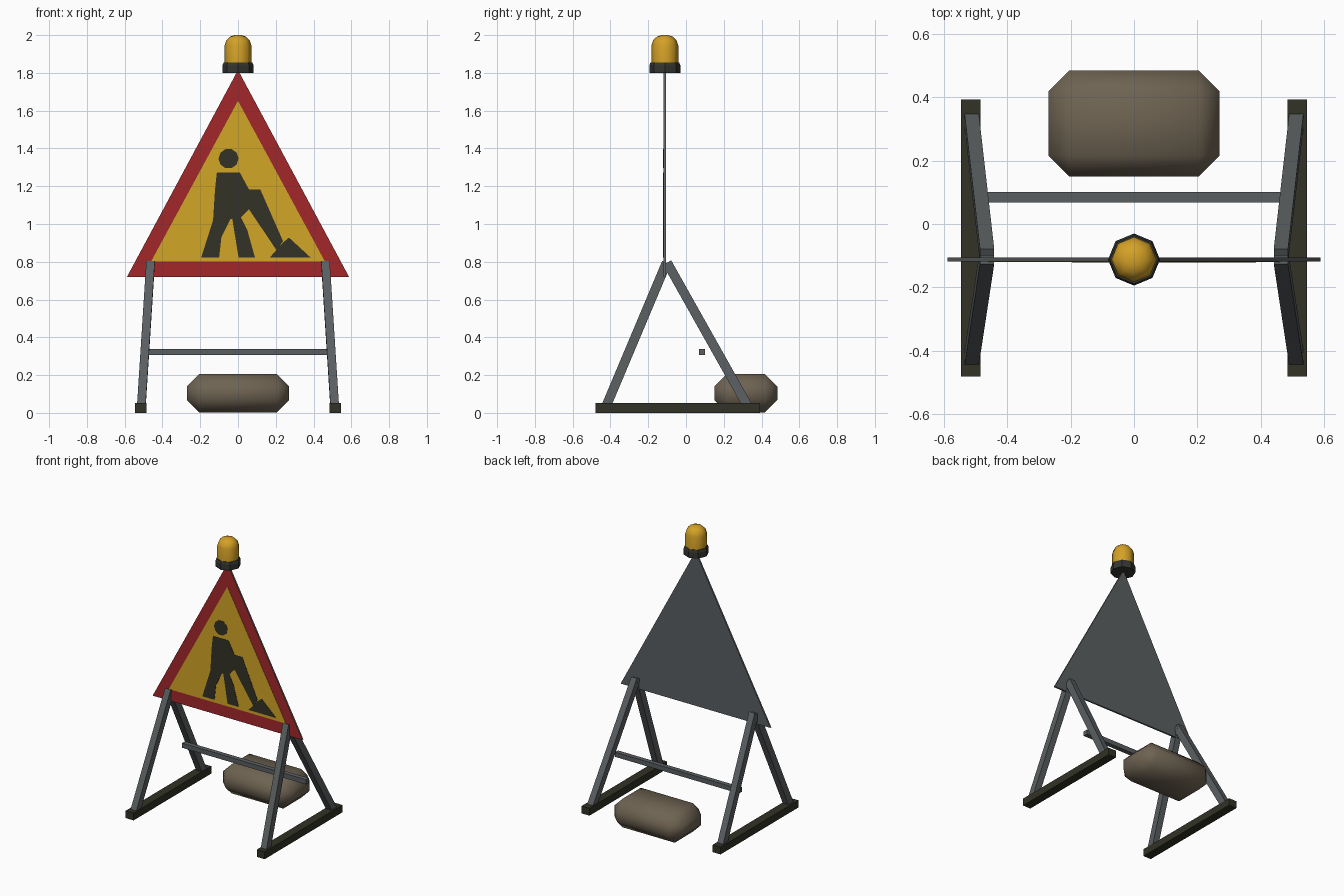
import bpy, bmesh, math
from mathutils import Vector

if "Cube" in bpy.data.objects:
    bpy.data.objects.remove(bpy.data.objects["Cube"])


def material(name, rgb):
    lin = [((c / 255 + 0.055) / 1.055) ** 2.4 for c in rgb]
    m = bpy.data.materials.new(name)
    m.diffuse_color = (*lin, 1)
    m.use_nodes = True
    m.node_tree.nodes["Principled BSDF"].inputs["Base Color"].default_value = m.diffuse_color
    return m


RED = material("sign red", (163, 39, 42))
YELLOW = material("sign yellow", (209, 166, 38))
AMBER = material("lamp amber", (212, 161, 38))
STEEL = material("steel grey", (90, 95, 97))
BLACK = material("olive black", (50, 50, 38))
CHARCOAL = material("charcoal", (52, 53, 48))
SACK = material("sack brown", (110, 99, 82))


def add(name, bm, *mats):
    bmesh.ops.recalc_face_normals(bm, faces=bm.faces)
    me = bpy.data.meshes.new(name)
    bm.to_mesh(me)
    bm.free()
    ob = bpy.data.objects.new(name, me)
    bpy.context.collection.objects.link(ob)
    for m in mats:
        me.materials.append(m)
    return ob


def smooth(ob, degrees):
    bpy.ops.object.select_all(action='DESELECT')
    ob.select_set(True)
    bpy.context.view_layer.objects.active = ob
    bpy.ops.object.shade_smooth_by_angle(angle=math.radians(degrees))


def box_mesh(lo, hi):
    bm = bmesh.new()
    bmesh.ops.create_cube(bm, size=1)
    for v in bm.verts:
        v.co = [(a + b) / 2 + c * (b - a) for a, b, c in zip(lo, hi, v.co)]
    return bm


def plate(name, outline, front, back, *mats):
    """Extrude an x-z outline from y=front to y=back; second material goes on the front."""
    bm = bmesh.new()
    face = bm.faces.new([bm.verts.new((x, front, z)) for x, z in outline])
    ext = bmesh.ops.extrude_face_region(bm, geom=[face], use_keep_orig=True)
    for v in [g for g in ext["geom"] if isinstance(g, bmesh.types.BMVert)]:
        v.co.y = back
    if len(mats) > 1:
        face.material_index = 1
    return add(name, bm, *mats)


def bar(name, start, end, width, depth, mat):
    """Square tube between two points, its width kept along x."""
    a, b = Vector(start), Vector(end)
    side = Vector((1, 0, 0))
    across = (b - a).cross(side).normalized()
    bm = bmesh.new()
    rings = [[bm.verts.new(p + side * width / 2 * i + across * depth / 2 * j)
              for i, j in ((-1, -1), (1, -1), (1, 1), (-1, 1))] for p in (a, b)]
    for r in rings:
        bm.faces.new(r)
    for k in range(4):
        n = (k + 1) % 4
        bm.faces.new((rings[0][k], rings[0][n], rings[1][n], rings[1][k]))
    return add(name, bm, mat)


def lathe(name, profile, y, mat, sides=8):
    """Turn (radius, z) points around a vertical axis, capping both ends."""
    bm = bmesh.new()
    rings = [[bm.verts.new((r * math.cos(math.tau * k / sides),
                            y + r * math.sin(math.tau * k / sides), z))
              for k in range(sides)] for r, z in profile]
    for lower, upper in zip(rings, rings[1:]):
        for k in range(sides):
            n = (k + 1) % sides
            bm.faces.new((lower[k], lower[n], upper[n], upper[k]))
    bm.faces.new(rings[0])
    bm.faces.new(rings[-1])
    return add(name, bm, mat)


Y = -0.112  # plane of the sign
FRONT = Y - 0.006

# Triangular sign with red border and yellow field
plate("sign_panel", [(-0.588, 0.72), (0.588, 0.72), (0, 1.815)], FRONT, Y + 0.006, STEEL, RED)
plate("sign_field", [(-0.46, 0.802), (0.46, 0.802), (0, 1.652)], FRONT - 0.002, FRONT, YELLOW)

# Digging figure
head = [(-0.05 + 0.053 * math.cos(math.tau * k / 10),
         1.346 + 0.053 * math.sin(math.tau * k / 10)) for k in range(10)]
body = [(-0.112, 1.272), (0.01, 1.272), (0.058, 1.183), (0.118, 1.183), (0.238, 0.91),
        (0.205, 0.86), (0.058, 1.078), (0.015, 1.035), (0.05, 0.965), (0.09, 0.822),
        (0.003, 0.822), (-0.03, 1.026), (-0.04, 1.026), (-0.088, 0.93), (-0.1, 0.822),
        (-0.195, 0.822), (-0.132, 1.02), (-0.122, 1.18)]
spoil = [(0.168, 0.822), (0.385, 0.822), (0.27, 0.928), (0.236, 0.9)]
for name, outline in (("figure_head", head), ("figure_body", body), ("figure_heap", spoil)):
    plate(name, outline, FRONT - 0.004, FRONT - 0.002, BLACK)

# Splayed legs and ground skids on both sides
for s, label in ((-1, "left"), (1, "right")):
    bar(f"front_leg_{label}", (s * 0.463, -0.103, 0.795), (s * 0.512, -0.425, 0.03), 0.045, 0.05, STEEL)
    bar(f"back_leg_{label}", (s * 0.463, -0.1, 0.795), (s * 0.512, 0.33, 0.03), 0.045, 0.05, STEEL)
    add(f"foot_{label}", box_mesh((s * 0.515 - 0.031, -0.48, 0), (s * 0.515 + 0.031, 0.392, 0.052)), BLACK)

# Cross brace
add("cross_brace", box_mesh((-0.487, 0.068, 0.306), (0.487, 0.101, 0.339)), STEEL)

# Warning lamp
base = lathe("lamp_base", [(0.082, 1.8), (0.082, 1.84), (0.076, 1.856)], Y, CHARCOAL)
lens = lathe("lamp_lens", [(0.071, 1.85), (0.071, 1.945), (0.062, 1.973),
                           (0.042, 1.992), (0.018, 2.0)], Y, AMBER)
smooth(lens, 50)

# Sandbag with chamfered edges
bm = box_mesh((-0.27, 0.15, 0.002), (0.27, 0.484, 0.206))
bmesh.ops.bevel(bm, geom=bm.edges[:], offset=0.066, segments=1, affect='EDGES')
smooth(add("sandbag", bm, SACK), 60)
